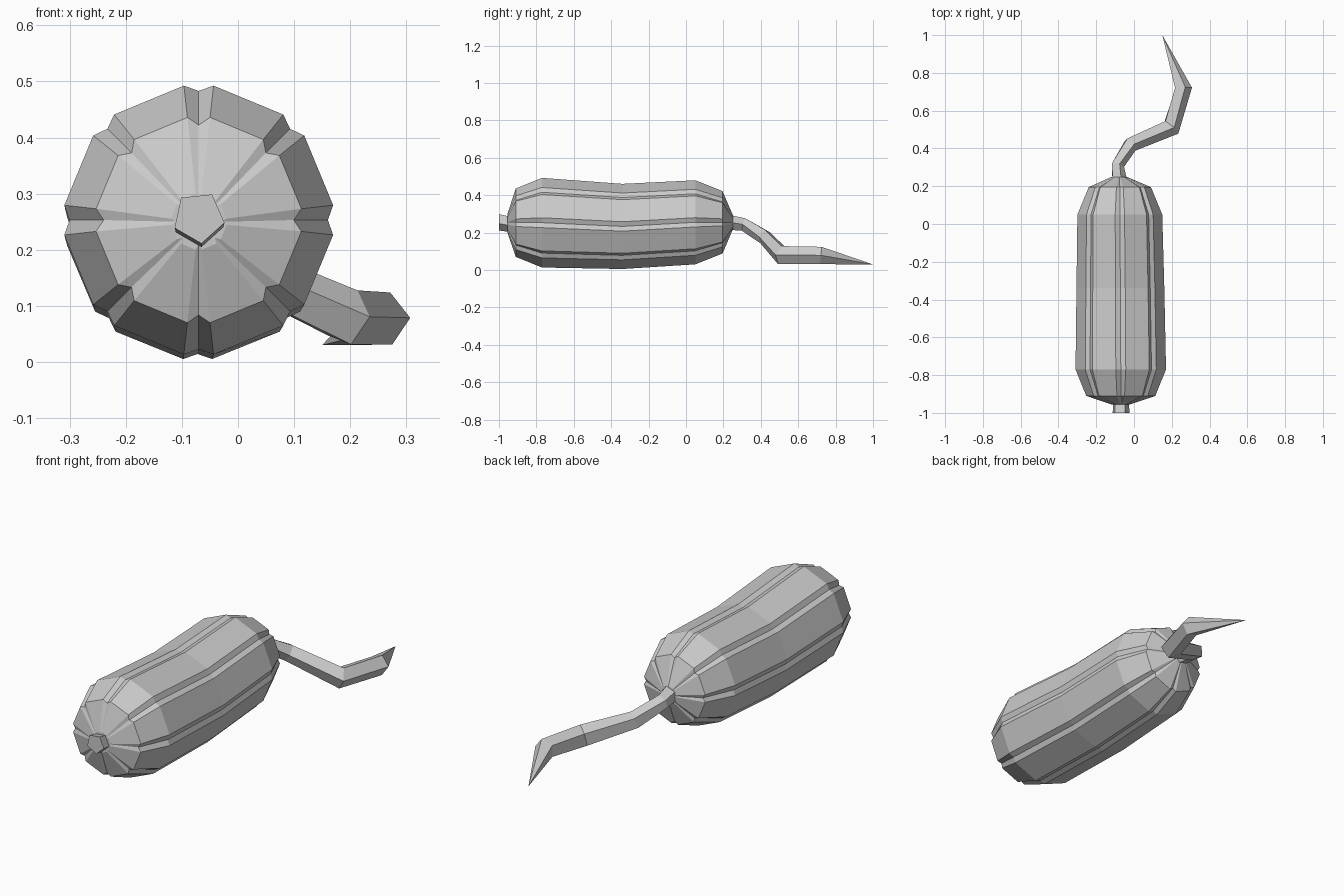
import bpy, bmesh
from math import sin, cos, pi, radians
from mathutils import Vector

if "Cube" in bpy.data.objects:
    bpy.data.objects.remove(bpy.data.objects["Cube"])


def loft(name, rings):
    """Skin equal-length rings of points and close both ends."""
    bm = bmesh.new()
    vs = [[bm.verts.new(p) for p in r] for r in rings]
    n = len(vs[0])
    for a, b in zip(vs, vs[1:]):
        for i in range(n):
            j = (i + 1) % n
            bm.faces.new((a[i], a[j], b[j], b[i]))
    bm.faces.new(vs[0])
    bm.faces.new(vs[-1])
    bmesh.ops.remove_doubles(bm, verts=bm.verts, dist=1e-5)
    bmesh.ops.recalc_face_normals(bm, faces=bm.faces)
    me = bpy.data.meshes.new(name)
    bm.to_mesh(me)
    bm.free()
    ob = bpy.data.objects.new(name, me)
    bpy.context.collection.objects.link(ob)
    return ob


def ribbed_ring(y, cx, cz, rx, rz, groove):
    """Eight flat lobes separated by shallow V grooves."""
    pts = []
    for k in range(8):
        for off, s in ((-6.3, 1), (0, groove), (6.3, 1)):
            a = radians(45 * k + off)
            pts.append((cx + rx * s * cos(a), y, cz + rz * s * sin(a)))
    return pts


# Ribbed gourd body: y, centre x, centre z, radius x, radius z, groove ratio
body = [(-0.955, -0.07, 0.25, 0.05, 0.05, 0.80),
        (-0.91, -0.07, 0.253, 0.184, 0.184, 0.92),
        (-0.77, -0.07, 0.253, 0.241, 0.241, 0.955),
        (-0.34, -0.072, 0.233, 0.234, 0.229, 0.955),
        (0.05, -0.075, 0.255, 0.226, 0.226, 0.955),
        (0.195, -0.075, 0.255, 0.166, 0.168, 0.92),
        (0.25, -0.078, 0.255, 0.04, 0.04, 0.80)]
loft("gourd_body", [ribbed_ring(*r) for r in body])


# Five-sided blossom nub on the front
def pentagon(y, cx, cz, r):
    return [(cx + r * cos(radians(60 + 72 * k)), y,
             cz + r * sin(radians(60 + 72 * k))) for k in range(5)]


loft("blossom_nub", [pentagon(-1.0, -0.07, 0.258, 0.047),
                     pentagon(-0.94, -0.07, 0.247, 0.044)])

# Five-sided curling stem at the back, tapering to a point
path = [Vector(p) for p in ((-0.078, 0.22, 0.255), (-0.088, 0.31, 0.243),
                            (-0.02, 0.42, 0.178), (0.195, 0.512, 0.079),
                            (0.258, 0.72, 0.077), (0.15, 1.0, 0.03))]
radii = [0.043, 0.036, 0.042, 0.052, 0.049, 0.0]
rings = []
for i, p in enumerate(path):
    t = Vector()
    if i > 0:
        t += (p - path[i - 1]).normalized()
    if i < len(path) - 1:
        t += (path[i + 1] - p).normalized()
    side = t.cross(Vector((0, 0, 1))).normalized()
    up = side.cross(t).normalized()
    rings.append([p + radii[i] * (side * cos(radians(2 + 72 * k)) + up * sin(radians(2 + 72 * k)))
                  for k in range(5)])
# close the tip as a fan of triangles
tip = rings.pop()[0]
stem = loft("stem", rings)
bm = bmesh.new()
bm.from_mesh(stem.data)
end = max(bm.faces, key=lambda f: f.calc_center_median().y if len(f.verts) == 5 else -9)
center = bmesh.ops.poke(bm, faces=[end])["verts"][0]
center.co = tip
bm.to_mesh(stem.data)
bm.free()
